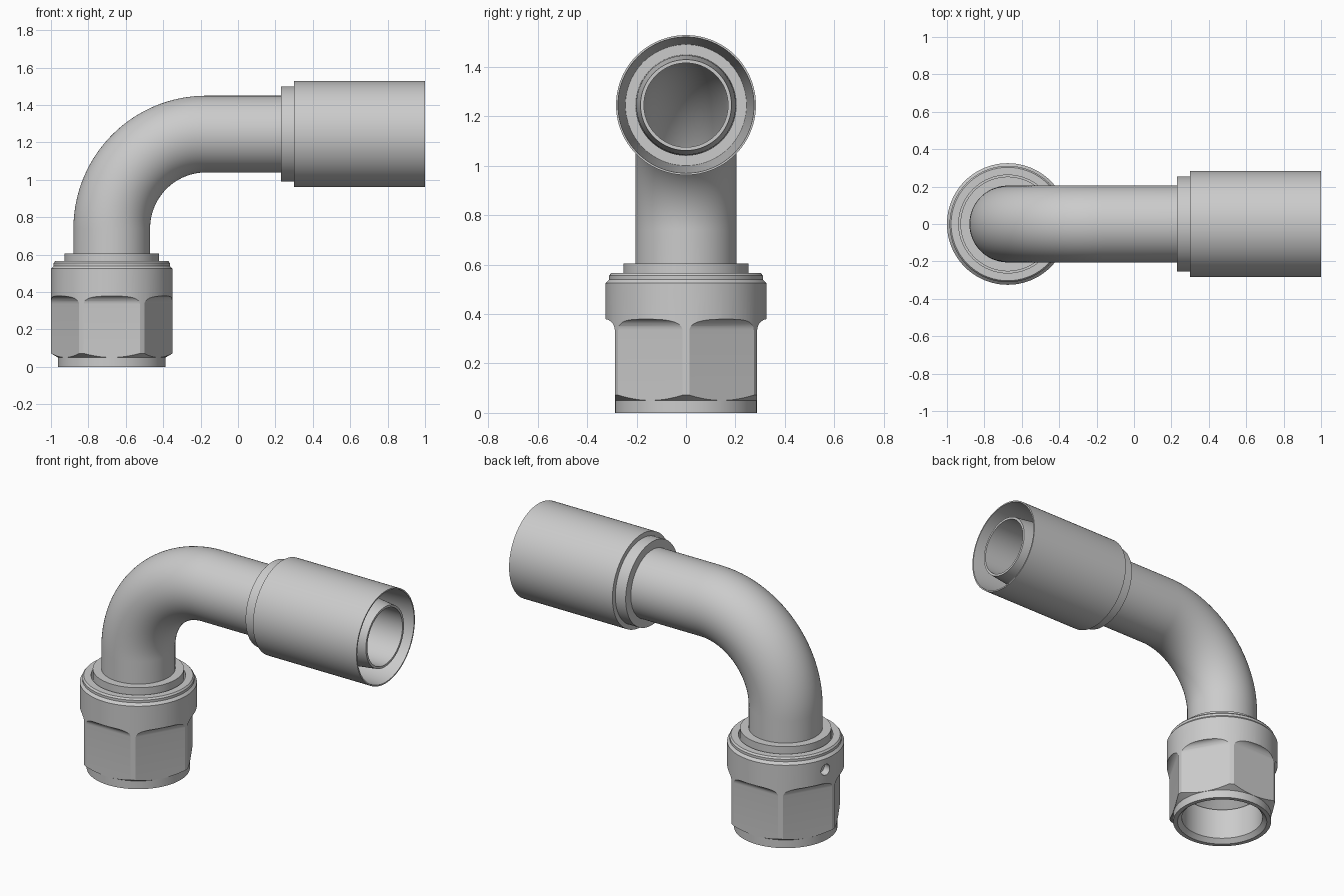
import bpy, bmesh, math
from mathutils import Vector

if "Cube" in bpy.data.objects:
    bpy.data.objects.remove(bpy.data.objects["Cube"])

NX = -0.675      # nut axis (vertical, x)
TZ = 1.245       # sleeve axis (horizontal, z)
BR = 0.505       # bend radius of the tube centreline


def ring_mesh(name, stations, seg=96):
    """Closed loop of rings; station = (centre, angle of axis in xz plane, radius)."""
    bm = bmesh.new()
    rings = []
    for c, a, r in stations:
        n = Vector((-math.sin(a), 0, math.cos(a)))
        rings.append([bm.verts.new(Vector(c) + r * (math.cos(t) * n + math.sin(t) * Vector((0, 1, 0))))
                      for t in (2 * math.pi * i / seg for i in range(seg))])
    for j, p in enumerate(rings):
        q = rings[(j + 1) % len(rings)]
        for i in range(seg):
            k = (i + 1) % seg
            bm.faces.new((p[i], p[k], q[k], q[i]))
    return finish(name, bm)


def finish(name, bm):
    bmesh.ops.recalc_face_normals(bm, faces=bm.faces)
    me = bpy.data.meshes.new(name)
    bm.to_mesh(me)
    bm.free()
    ob = bpy.data.objects.new(name, me)
    bpy.context.collection.objects.link(ob)
    return ob


def vertical(profile):
    return [((NX, 0, z), math.pi / 2, r) for r, z in profile]


def horizontal(profile):
    return [((x, 0, TZ), 0, r) for x, r in profile]


def select(ob):
    bpy.ops.object.select_all(action='DESELECT')
    ob.select_set(True)
    bpy.context.view_layer.objects.active = ob


def smooth(ob):
    select(ob)
    bpy.ops.object.shade_smooth_by_angle(angle=math.radians(20))


def boolean(ob, cutter, op):
    m = ob.modifiers.new("cut", 'BOOLEAN')
    m.operation, m.solver, m.object = op, 'EXACT', cutter
    select(ob)
    bpy.ops.object.modifier_apply(modifier=m.name)
    bpy.data.objects.remove(cutter)


# Bent hollow tube: outer skin out, tapered nipple end, bore back
def bend(r):
    out = []
    for i in range(33):
        t = math.pi / 2 * i / 32
        c = (NX + BR - BR * math.cos(t), 0, TZ - BR + BR * math.sin(t))
        out.append((c, math.pi / 2 - t, r))
    return out


outer = vertical([(0.205, 0.3)]) + bend(0.205) + horizontal([(0.4, 0.205), (0.85, 0.201), (0.995, 0.184)])
inner = vertical([(0.17, 0.3)]) + bend(0.17) + horizontal([(0.995, 0.17)])
tube = ring_mesh("bent_tube", outer + inner[::-1])

# Crimp sleeve with small rear collar and open flared mouth
sleeve = ring_mesh("crimp_sleeve", horizontal([
    (0.23, 0.2), (0.23, 0.255), (0.30, 0.255), (0.30, 0.283), (1.0, 0.283),
    (1.0, 0.275), (0.36, 0.245), (0.36, 0.2)]))

# Seat head on the tube end, held inside the nut
head = ring_mesh("seat_head", vertical([
    (0.2, 0.605), (0.253, 0.605), (0.253, 0.49), (0.234, 0.49),
    (0.234, 0.22), (0.225, 0.21), (0.172, 0.26), (0.172, 0.4), (0.2, 0.4)]))

# Swivel nut: turned body
nut = ring_mesh("swivel_nut", vertical([
    (0.262, 0), (0.287, 0), (0.287, 0.05), (0.325, 0.072), (0.325, 0.525),
    (0.311, 0.54), (0.311, 0.555), (0.303, 0.565), (0.262, 0.565),
    (0.262, 0.48), (0.237, 0.48), (0.237, 0.025)]))

# Hexagonal envelope with rounded run-out under the collar
env = [(0.288, -0.1)]
for i in range(9):
    t = math.pi / 2 * i / 8
    env.append((0.288 + 0.045 * (1 - math.cos(t)), 0.335 + 0.045 * math.sin(t)))
env += [(0.6, 0.381), (0.6, 0.8)]
bm = bmesh.new()
loops = [[bm.verts.new((NX + a / math.cos(math.pi / 6) * math.cos(k * math.pi / 3),
                        a / math.cos(math.pi / 6) * math.sin(k * math.pi / 3), z))
          for k in range(6)] for a, z in env]
for p, q in zip(loops, loops[1:]):
    for k in range(6):
        n = (k + 1) % 6
        bm.faces.new((p[k], p[n], q[n], q[k]))
bm.faces.new(loops[0])
bm.faces.new(loops[-1])
boolean(nut, finish("hex_cutter", bm), 'INTERSECT')

# Small blind pin hole in the nut collar
az = math.radians(168)
bpy.ops.mesh.primitive_cylinder_add(
    vertices=32, radius=0.033, depth=0.1, rotation=(0, math.pi / 2, az),
    location=(NX + 0.33 * math.cos(az), 0.33 * math.sin(az), 0.457))
boolean(nut, bpy.context.object, 'DIFFERENCE')

for ob in (tube, sleeve, head, nut):
    smooth(ob)
